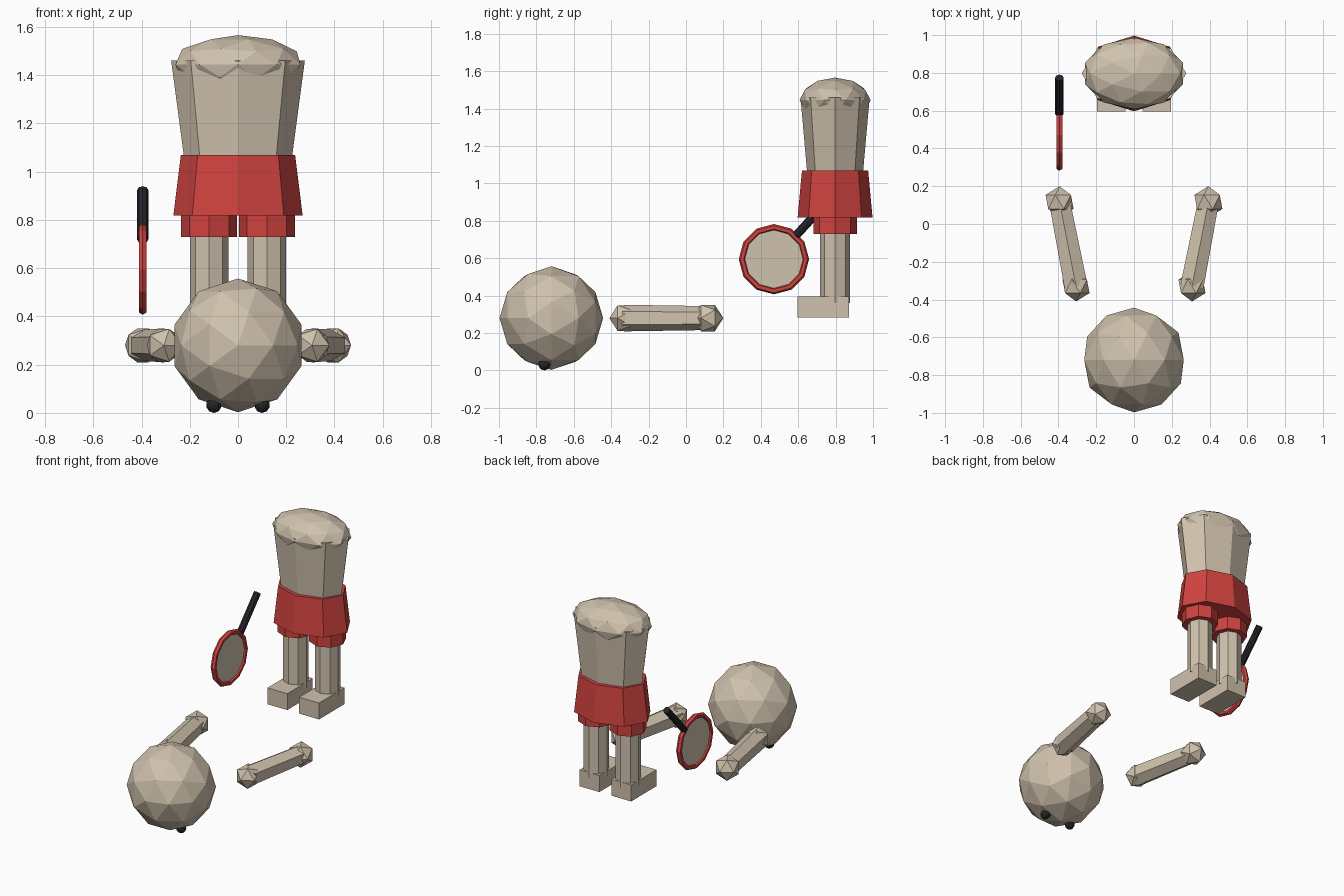
import bpy, bmesh, math
from mathutils import Vector, Matrix

if "Cube" in bpy.data.objects:
    bpy.data.objects.remove(bpy.data.objects["Cube"])


def material(name, rgb):
    m = bpy.data.materials.new(name)
    m.diffuse_color = (*rgb, 1)
    m.use_nodes = True
    m.node_tree.nodes["Principled BSDF"].inputs["Base Color"].default_value = m.diffuse_color
    return m


TAN = material("tan", (0.63, 0.54, 0.42))
RED = material("red", (0.63, 0.056, 0.05))
BLACK = material("charcoal", (0.018, 0.018, 0.024))


def finish(bm, name, mat):
    bmesh.ops.recalc_face_normals(bm, faces=bm.faces)
    me = bpy.data.meshes.new(name)
    bm.to_mesh(me)
    bm.free()
    me.materials.append(mat)
    ob = bpy.data.objects.new(name, me)
    bpy.context.collection.objects.link(ob)
    return ob


def ball(name, mat, centre, size, sub, lying=False):
    """Faceted ball; lying ones are tipped a quarter turn about x."""
    bm = bmesh.new()
    bmesh.ops.create_icosphere(bm, subdivisions=sub, radius=1)
    mtx = Matrix.Translation(centre) @ Matrix.Diagonal((*size, 1))
    if lying:
        mtx = mtx @ Matrix.Rotation(math.pi / 2, 4, 'X')
    bm.transform(mtx)
    return finish(bm, name, mat)


def tube(name, mat, p, q, r1, r2, sides, up=(0, 1, 0), squash=1.0):
    """Tapered prism from p to q with its first corner towards up."""
    p, q = Vector(p), Vector(q)
    z = (q - p).normalized()
    y = Vector(up)
    x = y.cross(z)
    rot = Matrix((x, y, z)).transposed().to_4x4()
    bm = bmesh.new()
    bmesh.ops.create_cone(bm, cap_ends=True, segments=sides, radius1=r1,
                          radius2=r2, depth=(q - p).length)
    bm.transform(Matrix.Translation((p + q) / 2) @ rot
                 @ Matrix.Diagonal((1, squash, 1, 1)))
    return finish(bm, name, mat)


def box(name, mat, centre, size):
    bm = bmesh.new()
    bmesh.ops.create_cube(bm, size=1)
    bm.transform(Matrix.Translation(centre) @ Matrix.Diagonal((*size, 1)))
    return finish(bm, name, mat)


BY = 0.797  # depth of the standing body

# Standing body
tube("torso", TAN, (0, BY, 1.0), (0, BY, 1.46), 0.216, 0.277, 8, squash=0.668)
ball("shoulder_dome", TAN, (0, BY, 1.445), (0.272, 0.19, 0.121), 2)
tube("shorts", RED, (0, BY, 0.818), (0, BY, 1.068), 0.268, 0.237, 8, squash=0.747)

# Head lying face down in front
ball("head", TAN, (0, -0.72, 0.28), (0.277,) * 3, 2, lying=True)

for s, side in ((-1, "right"), (1, "left")):
    # Legs
    tube(side + "_shorts_leg", RED, (s * 0.12, BY, 0.73), (s * 0.12, BY, 0.85),
         0.116, 0.116, 8)
    tube(side + "_leg", TAN, (s * 0.12, BY, 0.36), (s * 0.12, BY, 0.80),
         0.08, 0.08, 8)
    box(side + "_foot", TAN, (s * 0.12, 0.734, 0.339), (0.15, 0.275, 0.112))
    # Eyes
    ball(side + "_eye", BLACK, (s * 0.10, -0.757, 0.032), (0.032,) * 3, 2, lying=True)
    # Detached arms lying flat
    a, b = (s * 0.307, -0.33, 0.28), (s * 0.394, 0.117, 0.28)
    tube(side + "_arm", TAN, a, b, 0.071, 0.064, 6, up=(0, 0, 1))
    ball(side + "_shoulder", TAN, a, (0.08,) * 3, 1, lying=True)
    ball(side + "_hand", TAN, b, (0.083,) * 3, 1, lying=True)

# Racket
RC = Vector((-0.395, 0.47, 0.595))
bpy.ops.mesh.primitive_torus_add(location=RC, rotation=(0, math.pi / 2, 0),
                                 major_segments=12, minor_segments=6,
                                 major_radius=0.17, minor_radius=0.018)
rim = bpy.context.object
rim.name = "racket_rim"
rim.data.materials.append(RED)
half = Vector((0.006, 0, 0))
tube("racket_face", TAN, RC - half, RC + half, 0.165, 0.165, 12, up=(0, 0, 1))
tube("racket_handle", BLACK, RC + Vector((0, 0.115, 0.123)), (-0.395, 0.774, 0.924),
     0.023, 0.023, 8, up=(1, 0, 0))
